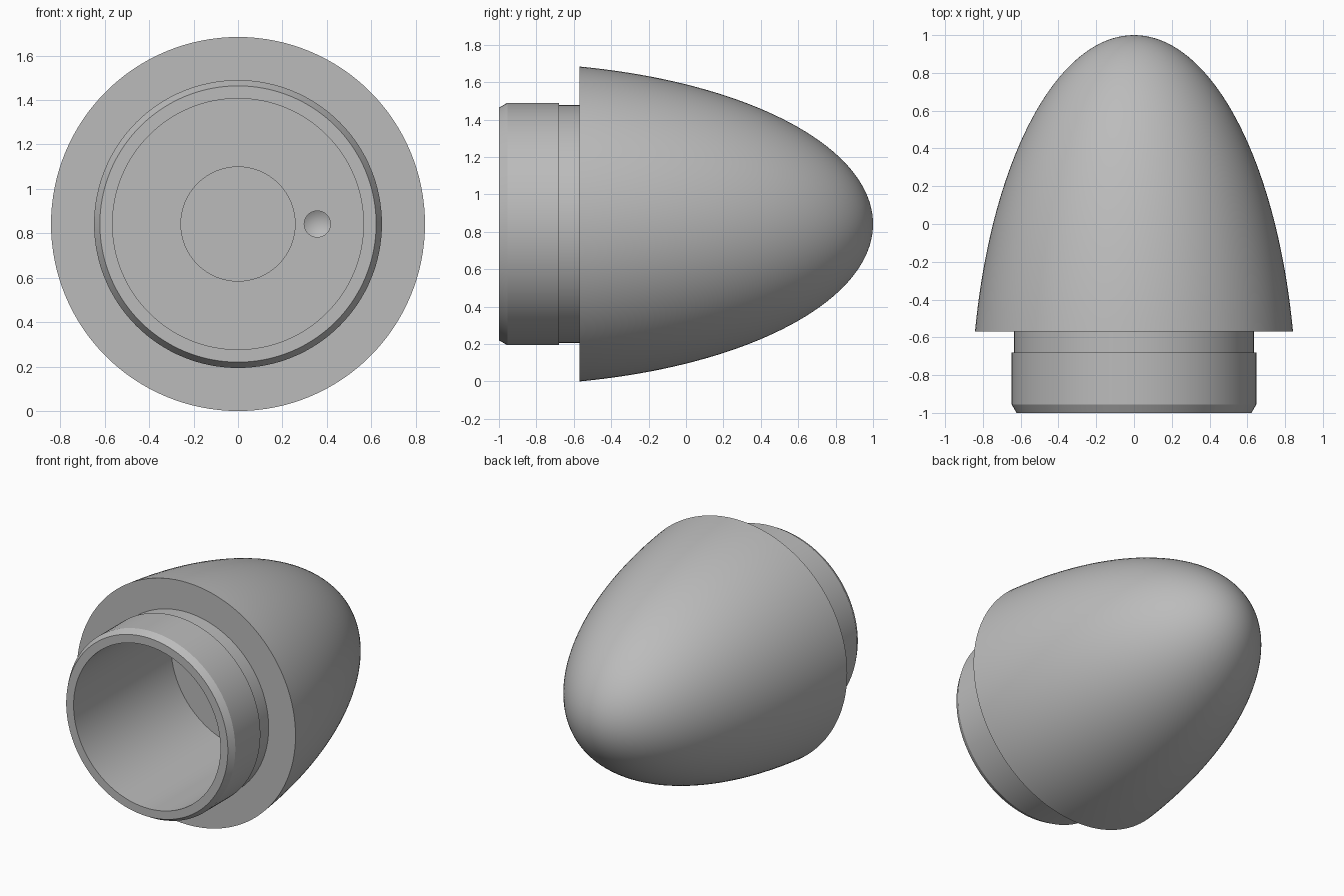
import bpy, bmesh, math
from mathutils import Matrix, Vector

if "Cube" in bpy.data.objects:
    bpy.data.objects.remove(bpy.data.objects["Cube"])

RADIUS = 0.842
SEGMENTS = 128

grey = bpy.data.materials.new("plain_grey")
grey.use_nodes = True
colour = (0.5, 0.5, 0.5, 1)
grey.diffuse_color = colour
grey.node_tree.nodes["Principled BSDF"].inputs["Base Color"].default_value = colour


def lathe(name, profile, centre_x=0.0, steps=SEGMENTS):
    """Revolve (radius, y) points around an axis parallel to y."""
    bm = bmesh.new()
    verts = [bm.verts.new((r, y, 0)) for r, y in profile]
    edges = [bm.edges.new(pair) for pair in zip(verts, verts[1:])]
    bmesh.ops.spin(bm, geom=verts + edges, cent=(0, 0, 0), axis=(0, 1, 0),
                   angle=math.tau, steps=steps, use_duplicate=False)
    bmesh.ops.remove_doubles(bm, verts=bm.verts, dist=0.0001)
    bmesh.ops.recalc_face_normals(bm, faces=bm.faces)
    bmesh.ops.transform(bm, matrix=Matrix.Translation(Vector((centre_x, 0, RADIUS))),
                        verts=bm.verts)
    mesh = bpy.data.meshes.new(name)
    bm.to_mesh(mesh)
    bm.free()
    mesh.materials.append(grey)
    obj = bpy.data.objects.new(name, mesh)
    bpy.context.collection.objects.link(obj)
    return obj


# Blind pocket, wide bore, chamfered collar, neck and shoulder
profile = [(0, 0.32), (0.257, 0.32), (0.257, 0.07), (0.565, 0.07),
           (0.565, -1), (0.622, -1), (0.648, -0.955), (0.648, -0.68),
           (0.635, -0.68), (0.635, -0.57)]

# Elliptical nose, evenly stepped by angle
start = math.asin(0.43 / 2)
rings = 40
for i in range(rings + 1):
    t = start + (math.pi / 2 - start) * i / rings
    profile.append((0.862 * math.cos(t) if i < rings else 0, -1 + 2 * math.sin(t)))
body = lathe("nose_cone", profile)

# Small drilled hole with a conical end, beside the pocket
drill = lathe("drill_cutter", [(0, 0), (0.059, 0), (0.059, 0.17), (0, 0.205)],
              centre_x=0.357, steps=32)
cut = body.modifiers.new("drilled_hole", 'BOOLEAN')
cut.operation = 'DIFFERENCE'
cut.solver = 'EXACT'
cut.object = drill

# Apply the cut, drop the cutter and shade with sharp rims
bpy.ops.object.select_all(action='DESELECT')
body.select_set(True)
bpy.context.view_layer.objects.active = body
bpy.ops.object.modifier_apply(modifier=cut.name)
bpy.data.objects.remove(drill)
bpy.ops.object.shade_smooth_by_angle(angle=math.radians(25))
